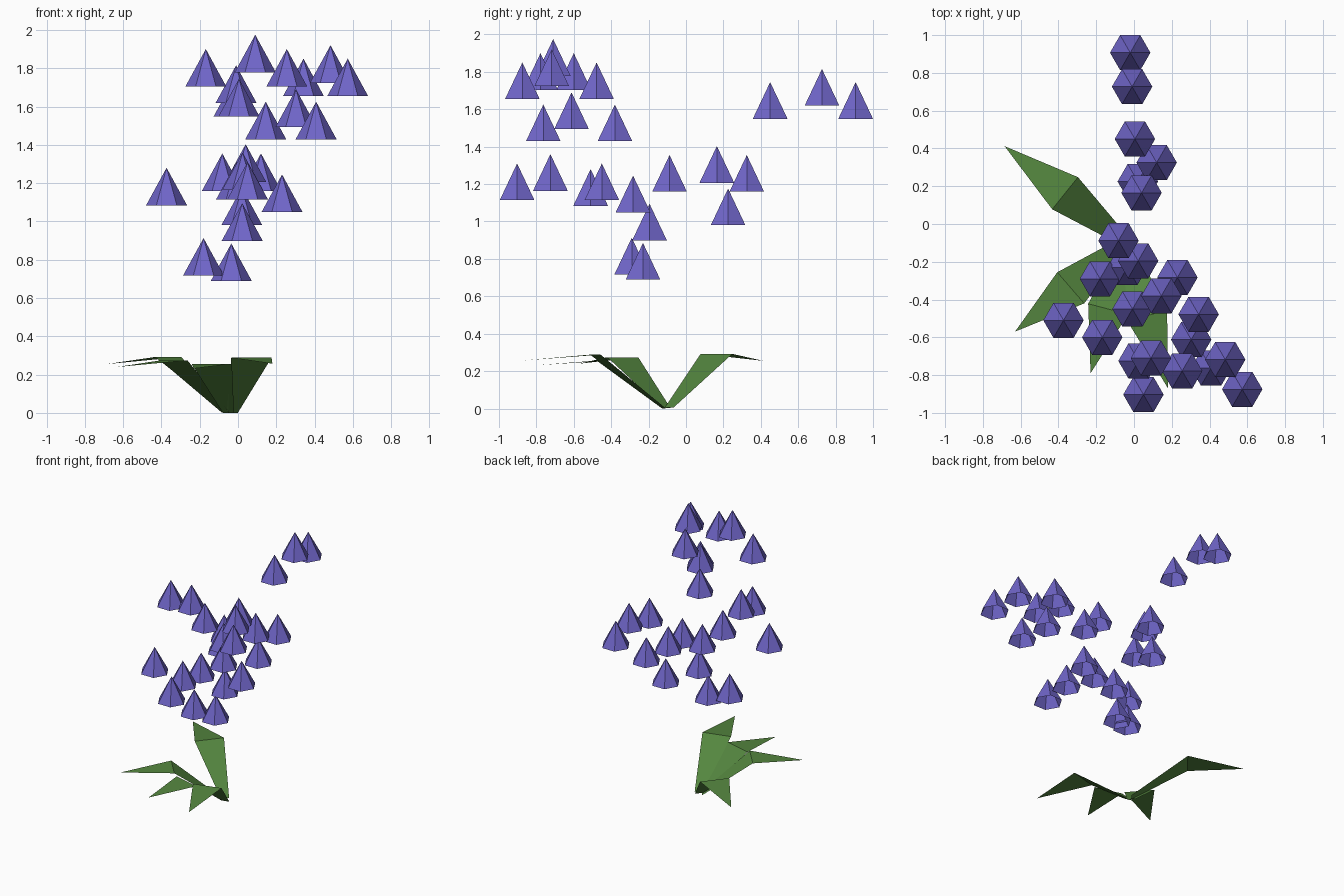
import bpy
from math import cos, sin, pi, hypot

def material(name, rgb):
    m = bpy.data.materials.new(name)
    m.diffuse_color = (*rgb, 1)
    return m

def add_mesh(name, verts, faces, mat, loc=(0, 0, 0)):
    me = bpy.data.meshes.new(name)
    me.from_pydata(verts, [], faces)
    me.materials.append(mat)
    ob = bpy.data.objects.new(name, me)
    ob.location = loc
    bpy.context.collection.objects.link(ob)
    return ob

purple = material("petal_purple", (0.16, 0.13, 0.58))
green = material("leaf_green", (0.09, 0.24, 0.05))

# Blossoms: open six-sided cones, listed by apex position
R, H = 0.107, 0.196
ring = [(R * cos(i * pi / 3), R * sin(i * pi / 3), -H) for i in range(6)]
sides = [(i, (i + 1) % 6, 6) for i in range(6)]
apexes = [
    (-0.02, 0.907, 1.745), (-0.01, 0.727, 1.815), (0.005, 0.45, 1.745),
    (0.12, 0.325, 1.355), (0.02, 0.225, 1.176), (0.04, 0.165, 1.403),
    (-0.082, -0.088, 1.355), (0.022, -0.195, 1.095), (-0.035, -0.23, 0.885),
    (-0.18, -0.29, 0.913), (0.23, -0.283, 1.245), (0.145, -0.38, 1.625),
    (-0.008, -0.45, 1.31), (-0.373, -0.51, 1.28), (-0.168, -0.6, 1.9),
    (0.342, -0.478, 1.85), (0.303, -0.612, 1.69), (0.024, -0.725, 1.36),
    (0.09, -0.71, 1.975), (0.255, -0.778, 1.9), (0.408, -0.763, 1.625),
    (0.483, -0.718, 1.92), (0.573, -0.875, 1.85), (0.05, -0.903, 1.31),
]
for p in apexes:
    add_mesh("blossom", ring + [(0, 0, 0)], sides, purple, p)

# Leaves: a widening blade that rises to a bend, then a drooping pointed tip
def leaf(base, bend, tip):
    dx, dy = bend[0] - base[0], bend[1] - base[1]
    n = hypot(dx, dy)
    px, py = -dy / n, dx / n
    verts = [(c[0] + s * w * px, c[1] + s * w * py, c[2])
             for c, w in ((base, 0.03), (bend, 0.109)) for s in (-1, 1)]
    add_mesh("leaf", verts + [tip], [(0, 2, 3, 1), (2, 4, 3)], green)

leaf((-0.05, -0.09, 0.005), (-0.365, 0.163, 0.292), (-0.685, 0.412, 0.255))
leaf((-0.065, -0.105, 0.002), (-0.335, -0.338, 0.274), (-0.63, -0.57, 0.24))
leaf((-0.05, -0.12, 0), (-0.137, -0.45, 0.256), (-0.23, -0.79, 0.232))
leaf((-0.03, -0.115, 0), (0.07, -0.485, 0.288), (0.18, -0.87, 0.257))
